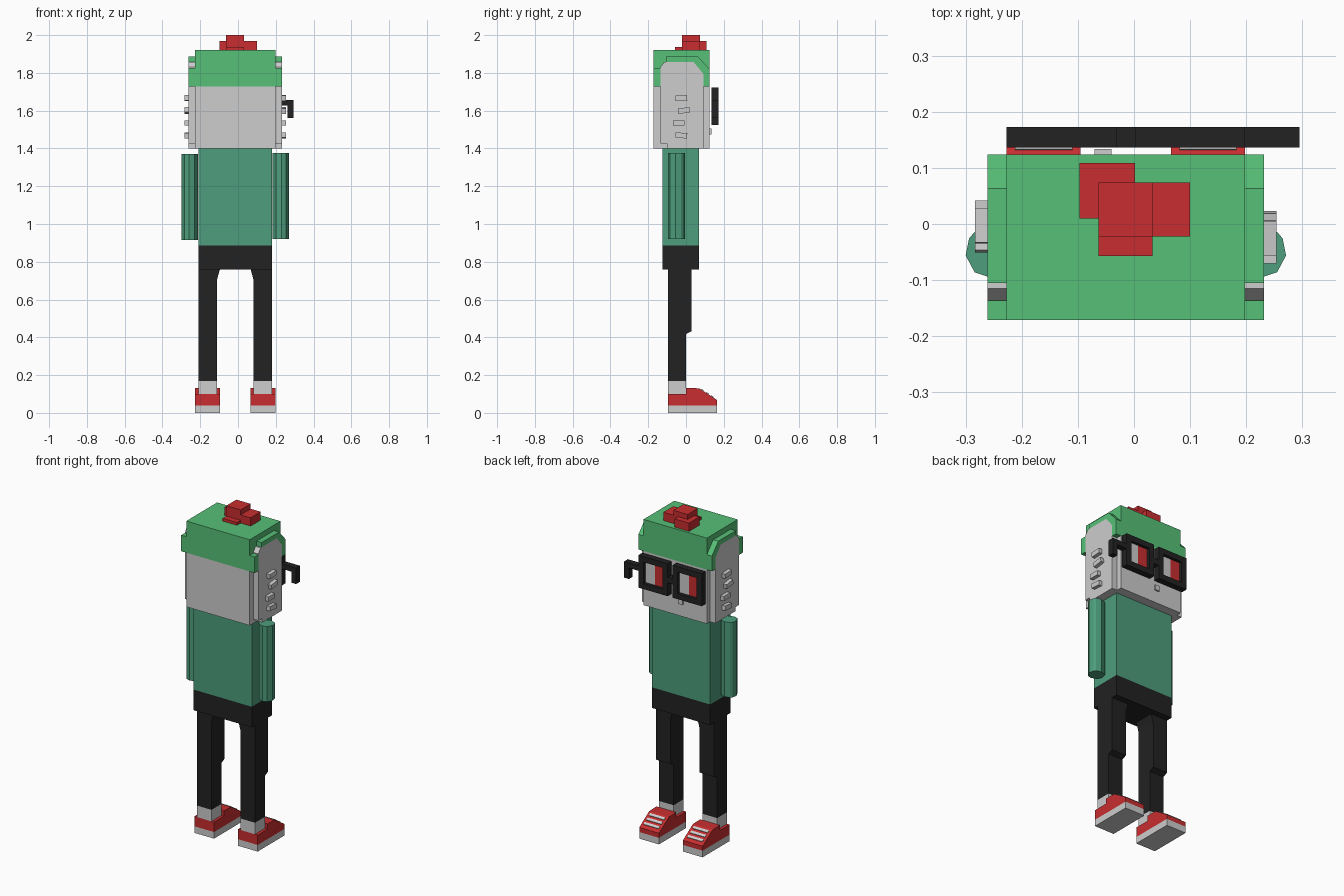
import bpy, bmesh, math
from mathutils import Vector, Matrix

old = bpy.data.objects.get("Cube")
if old:
    bpy.data.objects.remove(old, do_unlink=True)

MID = -0.0145  # symmetry line of the body


def material(name, rgb):
    m = bpy.data.materials.new(name)
    m.use_nodes = True
    m.diffuse_color = (*rgb, 1)
    m.node_tree.nodes["Principled BSDF"].inputs["Base Color"].default_value = (*rgb, 1)
    return m


GREY = material("light_grey", (0.61, 0.61, 0.61))
GREEN = material("cap_green", (0.095, 0.53, 0.185))
TEAL = material("shirt_teal", (0.075, 0.34, 0.205))
BLACK = material("soft_black", (0.016, 0.016, 0.016))
RED = material("red", (0.58, 0.027, 0.029))


def prism(name, pts, lo, hi, mat, axis="x"):
    """Extrude an outline between lo and hi along an axis."""
    place = {"x": lambda a, b, t: (t, a, b),
             "y": lambda a, b, t: (a, t, b),
             "z": lambda a, b, t: (a, b, t)}[axis]
    bm = bmesh.new()
    ends = [[bm.verts.new(place(a, b, t)) for a, b in pts] for t in (lo, hi)]
    for ring in ends:
        bm.faces.new(ring)
    for i in range(len(pts)):
        j = (i + 1) % len(pts)
        bm.faces.new((ends[0][i], ends[0][j], ends[1][j], ends[1][i]))
    bmesh.ops.recalc_face_normals(bm, faces=bm.faces)
    mesh = bpy.data.meshes.new(name)
    bm.to_mesh(mesh)
    bm.free()
    mesh.materials.append(mat)
    ob = bpy.data.objects.new(name, mesh)
    bpy.context.scene.collection.objects.link(ob)
    return ob


def box(name, x, y, z, mat):
    return prism(name, [(y[0], z[0]), (y[1], z[0]), (y[1], z[1]), (y[0], z[1])], x[0], x[1], mat)


def both(x0, x1):
    """Side name, and x range on that side."""
    return (("left", x0, x1), ("right", 2 * MID - x1, 2 * MID - x0))


# Head, cap, torso
SKULL, DEPTH = (-0.227, 0.198), (-0.171, 0.124)
box("head", SKULL, DEPTH, (1.40, 1.728), GREY)
box("cap", SKULL, DEPTH, (1.728, 1.92), GREEN)
TORSO, CHEST = (-0.21, 0.18), (-0.125, 0.068)
box("shirt", TORSO, CHEST, (0.885, 1.40), TEAL)
box("hips", TORSO, CHEST, (0.76, 0.885), BLACK)
box("nose", (-0.07, -0.04), (0.12, 0.134), (1.475, 1.505), GREY)

# Side plates of the head with cap trim around them
plate = [(-0.10, 1.40), (0.092, 1.40), (0.092, 1.795), (0.04, 1.858), (-0.115, 1.858),
         (-0.136, 1.83), (-0.136, 1.425), (-0.10, 1.425)]
trim = [(-0.105, 1.858), (0.04, 1.858), (0.092, 1.795), (0.092, 1.728), (0.124, 1.728),
        (0.124, 1.82), (0.063, 1.887), (-0.105, 1.887)]
for side, a, b in both(0.198, 0.232):
    prism(side + "_head_plate", plate, a, b, GREY)
    prism(side + "_cap_trim", trim, a, b, GREEN)
    box(side + "_cap_back_trim", (a, b), (-0.171, -0.136), (1.728, 1.825), GREEN)

# Small tilted studs on the plates
for side, a, b in both(0.225, 0.254):
    for i, y in enumerate((-0.025, -0.010, -0.039, -0.025)):
        if side == "right":
            y = -0.028 - y
        z = 1.667 - i * 0.066
        tilt = (0.06, 0.15, 0.0, -0.08)[i] * (1 if side == "left" else -1)
        turn = Matrix.Rotation(tilt, 2)
        pts = [Vector((y, z)) + turn @ Vector((u * 0.031, v * 0.014))
               for u, v in ((-1, -1), (1, -1), (1, 1), (-1, 1))]
        prism(f"{side}_stud_{i + 1}", pts, a, b, GREY)

# Blocky bobble on the cap
box("bobble_centre", (-0.063, 0.033), (-0.022, 0.074), (1.92, 2.0), RED)
box("bobble_left", (0.033, 0.1), (-0.022, 0.074), (1.92, 1.97), RED)
box("bobble_right", (-0.097, -0.063), (0.01, 0.109), (1.92, 1.97), RED)
box("bobble_far", (-0.063, 0.002), (0.074, 0.109), (1.92, 1.97), RED)
box("bobble_near", (-0.063, 0.033), (-0.057, -0.022), (1.92, 1.937), RED)

# Glasses: two square frames, split lenses, bridge and a hooked arm
GY, BOT, TOP, RIM = (0.136, 0.173), 1.525, 1.722, 0.034
for side, a, b in (("left", 0.002, 0.198), ("right", -0.227, -0.031)):
    box(side + "_rim_top", (a, b), GY, (TOP - RIM, TOP), BLACK)
    box(side + "_rim_bottom", (a, b), GY, (BOT, BOT + RIM), BLACK)
    box(side + "_rim_inner", (a, a + RIM), GY, (BOT + RIM, TOP - RIM), BLACK)
    box(side + "_rim_outer", (b - RIM, b), GY, (BOT + RIM, TOP - RIM), BLACK)
    mid = (a + b) / 2
    LY, LZ = (0.138, 0.155), (BOT + RIM, TOP - RIM)
    box(side + "_lens_white", (mid, b - RIM), LY, LZ, GREY)
    box(side + "_lens_red", (a + RIM, mid), LY, LZ, RED)
box("glasses_bridge", (-0.031, 0.002), GY, (1.605, 1.64), BLACK)
hook = [(0.198, 1.627), (0.262, 1.627), (0.262, 1.56), (0.295, 1.56), (0.295, 1.657), (0.198, 1.657)]
prism("glasses_hook", hook, *GY, BLACK, axis="y")

# Arms: faceted columns
arm = [(0.271, -0.056), (0.265, -0.026), (0.256, -0.015), (0.225, -0.006), (0.192, -0.018),
       (0.182, -0.056), (0.2, -0.084), (0.231, -0.094), (0.255, -0.086)]
prism("left_arm", arm, 0.92, 1.376, TEAL, axis="z")
prism("right_arm", [(2 * MID - x, y) for x, y in arm], 0.915, 1.37, TEAL, axis="z")

# Legs with a knee step and a small gusset at the top
leg = [(-0.094, 0.17), (0.0, 0.17), (0.0, 0.418), (0.03, 0.432), (0.03, 0.76), (-0.094, 0.76)]
for side, a, b in both(0.083, 0.18):
    prism(side + "_leg", leg, a, b, BLACK)
    box(side + "_sock", (a, b), (-0.094, 0.0), (0.10, 0.17), GREY)
    inner, way = (a, -1) if side == "left" else (b, 1)
    gusset = [(inner, 0.70), (inner + way * 0.005, 0.72), (inner + way * 0.016, 0.76), (inner, 0.76)]
    prism(side + "_leg_gusset", gusset, -0.094, 0.03, BLACK, axis="y")

# Shoes with soles and laces
shoe = [(-0.094, 0.04), (0.165, 0.04), (0.165, 0.068), (0.07, 0.13), (0.0, 0.132),
        (0.0, 0.10), (-0.094, 0.10)]
slope = (0.068 - 0.13) / (0.165 - 0.07)
for side, a, b in both(0.066, 0.198):
    box(side + "_sole", (a, b), (-0.094, 0.165), (0.0, 0.04), GREY)
    prism(side + "_shoe", shoe, a, b, RED)
    for i in range(3):
        y = 0.08 + i * 0.026
        z = 0.13 + (y - 0.07) * slope
        lace = [(y, z), (y + 0.013, z + 0.013 * slope),
                (y + 0.015, z + 0.013 * slope + 0.004), (y + 0.002, z + 0.004)]
        prism(f"{side}_lace_{i + 1}", lace, a + 0.015, b - 0.015, GREY)
